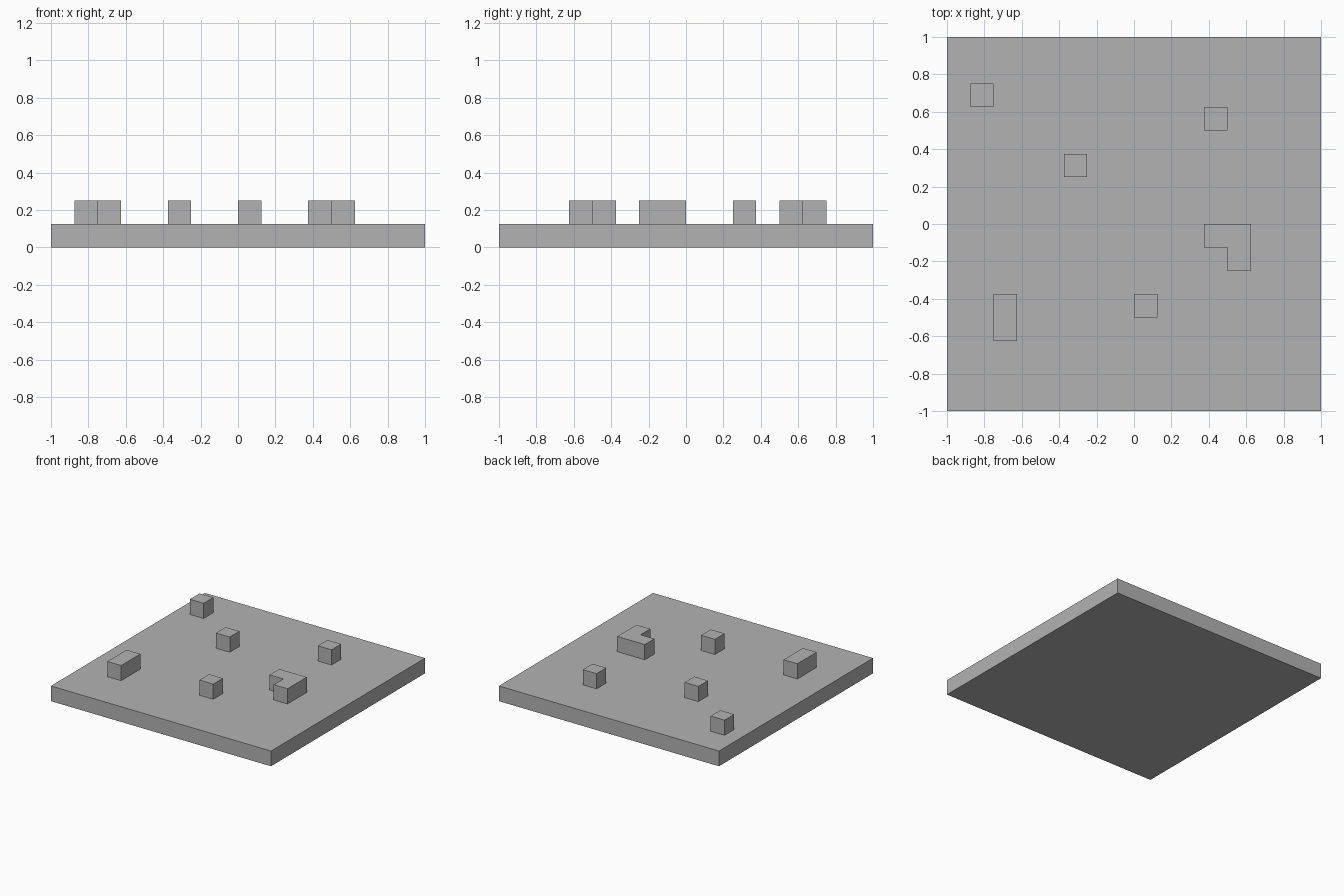
import bpy
import bmesh

CELL = 0.125   # the board is a 16 x 16 grid of cells
HALF = 8

cube = bpy.data.objects.get("Cube")
if cube:
    bpy.data.objects.remove(cube, do_unlink=True)

grey = bpy.data.materials.new("plain grey")
grey.use_nodes = True
colour = (0.45, 0.45, 0.45, 1.0)
grey.diffuse_color = colour
grey.node_tree.nodes["Principled BSDF"].inputs["Base Color"].default_value = colour


def prism(name, outline, layer):
    """Extrude a footprint given in grid cells up by one cell."""
    bm = bmesh.new()
    verts = [bm.verts.new(((x - HALF) * CELL, (y - HALF) * CELL, layer * CELL))
             for x, y in outline]
    base = bm.faces.new(verts)
    top = bmesh.ops.extrude_face_region(bm, geom=[base], use_keep_orig=True)["geom"]
    bmesh.ops.translate(bm, vec=(0, 0, CELL),
                        verts=[v for v in top if isinstance(v, bmesh.types.BMVert)])
    bmesh.ops.recalc_face_normals(bm, faces=bm.faces)
    mesh = bpy.data.meshes.new(name)
    bm.to_mesh(mesh)
    bm.free()
    mesh.materials.append(grey)
    bpy.context.collection.objects.link(bpy.data.objects.new(name, mesh))


def box(name, x, y, width=1, depth=1, layer=1):
    prism(name, [(x, y), (x + width, y), (x + width, y + depth), (x, y + depth)], layer)


# Base slab
box("base_slab", 0, 0, 2 * HALF, 2 * HALF, layer=0)

# Single blocks
box("back_right_block", 1, 13)
box("middle_block", 5, 10)
box("back_left_block", 11, 12)
box("front_block", 8, 4)

# Two-cell block and corner block
box("long_block", 2, 3, depth=2)
prism("corner_block", [(11, 7), (12, 7), (12, 6), (13, 6), (13, 8), (11, 8)], 1)
